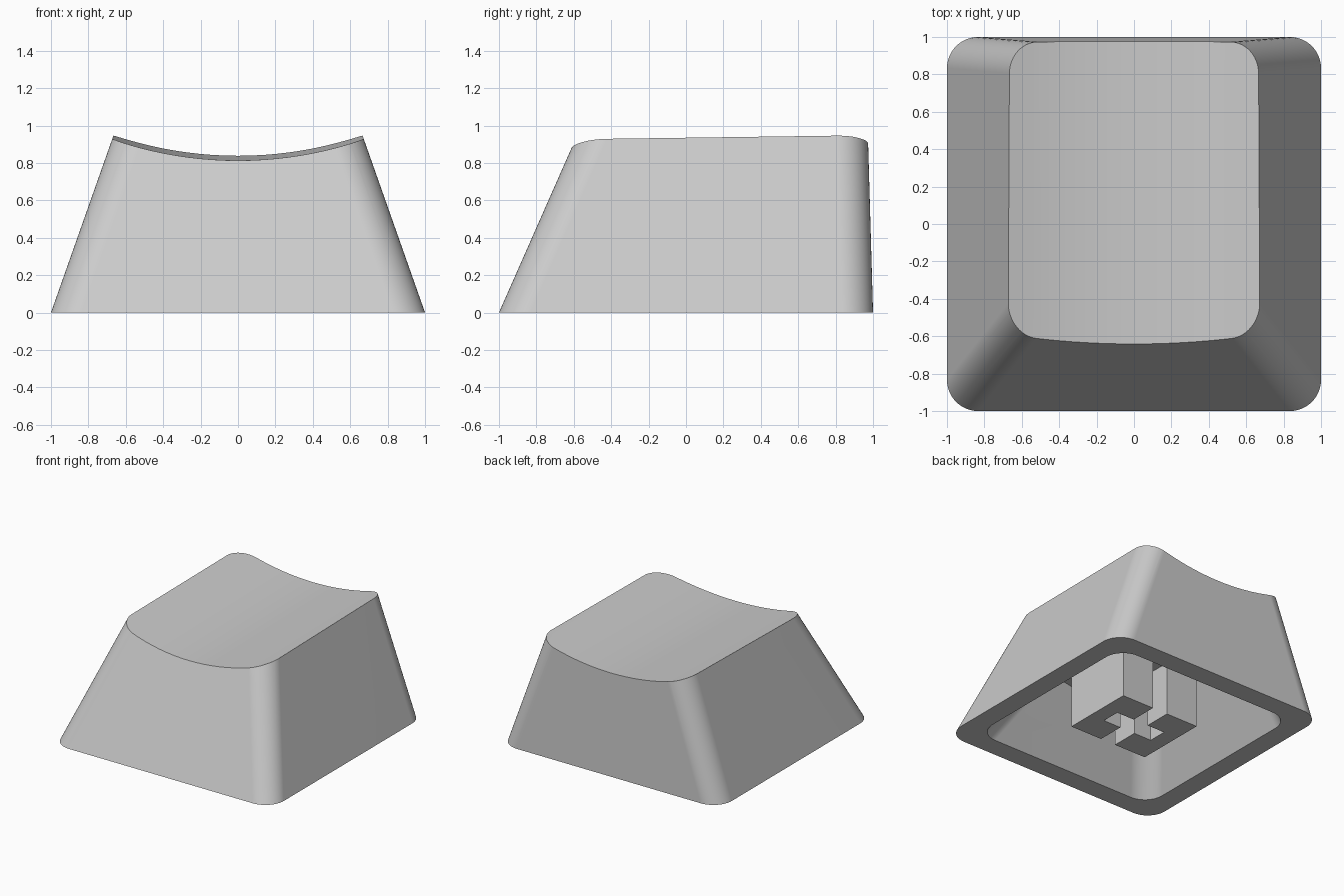
import bpy
import bmesh
import math
from mathutils import Matrix

if "Cube" in bpy.data.objects:
    bpy.data.objects.remove(bpy.data.objects["Cube"], do_unlink=True)

GREY = (0.6, 0.6, 0.6, 1.0)
plastic = bpy.data.materials.new("light_grey_plastic")
plastic.use_nodes = True
plastic.diffuse_color = GREY
plastic.node_tree.nodes["Principled BSDF"].inputs["Base Color"].default_value = GREY

CORNER = 0.167         # corner radius at every height
WALL = 0.167           # wall thickness at the rim
TOP_THICKNESS = 0.33   # between the dish and the ceiling below it
DISH_LOW = 0.826       # height of the lowest line of the dish, mid-length


def make_object(name, bm):
    bmesh.ops.recalc_face_normals(bm, faces=bm.faces)
    mesh = bpy.data.meshes.new(name)
    bm.to_mesh(mesh)
    bm.free()
    mesh.materials.append(plastic)
    obj = bpy.data.objects.new(name, mesh)
    bpy.context.collection.objects.link(obj)
    return obj


def ring(bm, z, half, front, back):
    """Rounded rectangle outline at height z."""
    centres = [(half - CORNER, back - CORNER), (CORNER - half, back - CORNER),
               (CORNER - half, front + CORNER), (half - CORNER, front + CORNER)]
    steps = 12
    verts = []
    for quarter, (cx, cy) in enumerate(centres):
        for i in range(steps + 1):
            a = (quarter + i / steps) * math.pi / 2
            verts.append(bm.verts.new((cx + CORNER * math.cos(a), cy + CORNER * math.sin(a), z)))
    return verts


def tapered_block(name, bottom, top, size, side, front, back):
    """Block of half-width size at z = 0 whose walls lean in by the given slopes."""
    bm = bmesh.new()
    low, high = (ring(bm, z, size - side * z, front * z - size, size - back * z)
                 for z in (bottom, top))
    n = len(low)
    for i in range(n):
        j = (i + 1) % n
        bm.faces.new((low[i], low[j], high[j], high[i]))
    bm.faces.new(low[::-1])
    bm.faces.new(high)
    return make_object(name, bm)


def dish(name, low):
    """Wide cylinder lying front to back, rising slightly to the back."""
    radius, tilt = 2.07, 0.0155
    bm = bmesh.new()
    bmesh.ops.create_cone(
        bm, cap_ends=True, segments=192, radius1=radius, radius2=radius, depth=4,
        matrix=Matrix.Translation((0, 0.17, low + radius))
        @ Matrix.Rotation(tilt - math.pi / 2, 4, "X"))
    return make_object(name, bm)


def box(name, half_x, half_y, bottom, top):
    bm = bmesh.new()
    place = Matrix.Translation((0, 0, (bottom + top) / 2))
    size = Matrix.Diagonal((2 * half_x, 2 * half_y, top - bottom, 1))
    bmesh.ops.create_cube(bm, size=1, matrix=place @ size)
    return make_object(name, bm)


def cut(target, cutter):
    """Subtract the cutter for good, then drop it."""
    mod = target.modifiers.new("cut", "BOOLEAN")
    mod.operation = "DIFFERENCE"
    mod.solver = "EXACT"
    mod.object = cutter
    bpy.context.view_layer.objects.active = target
    bpy.ops.object.modifier_apply(modifier=mod.name)
    bpy.data.objects.remove(cutter, do_unlink=True)


# Outer body with its scooped top
body = tapered_block("keycap_shell", 0, 1.1, 1, 0.353, 0.441, 0.029)
cut(body, dish("dish_cutter", DISH_LOW))

# Hollow underside, more tapered than the body, its ceiling following the dish
cavity = tapered_block("cavity_cutter", -0.1, 0.65, 1 - WALL, 0.545, 0.675, 0.038)
cut(cavity, dish("ceiling_cutter", DISH_LOW - TOP_THICKNESS))
cut(body, cavity)

# Mounting stem with a cross-shaped socket, open at front and back
stem = box("mounting_stem", 0.36, 0.304, 0, 0.62)
cut(stem, box("long_slot_cutter", 0.069, 0.4, -0.1, 0.444))
cut(stem, box("cross_slot_cutter", 0.23, 0.078, -0.1, 0.444))

# Smooth the rounded corners and dish, keep the edges crisp
bpy.ops.object.select_all(action="DESELECT")
for obj in (body, stem):
    obj.select_set(True)
bpy.context.view_layer.objects.active = body
bpy.ops.object.shade_smooth_by_angle(angle=math.radians(30))
body.modifiers.new("even_shading", "WEIGHTED_NORMAL").keep_sharp = True
